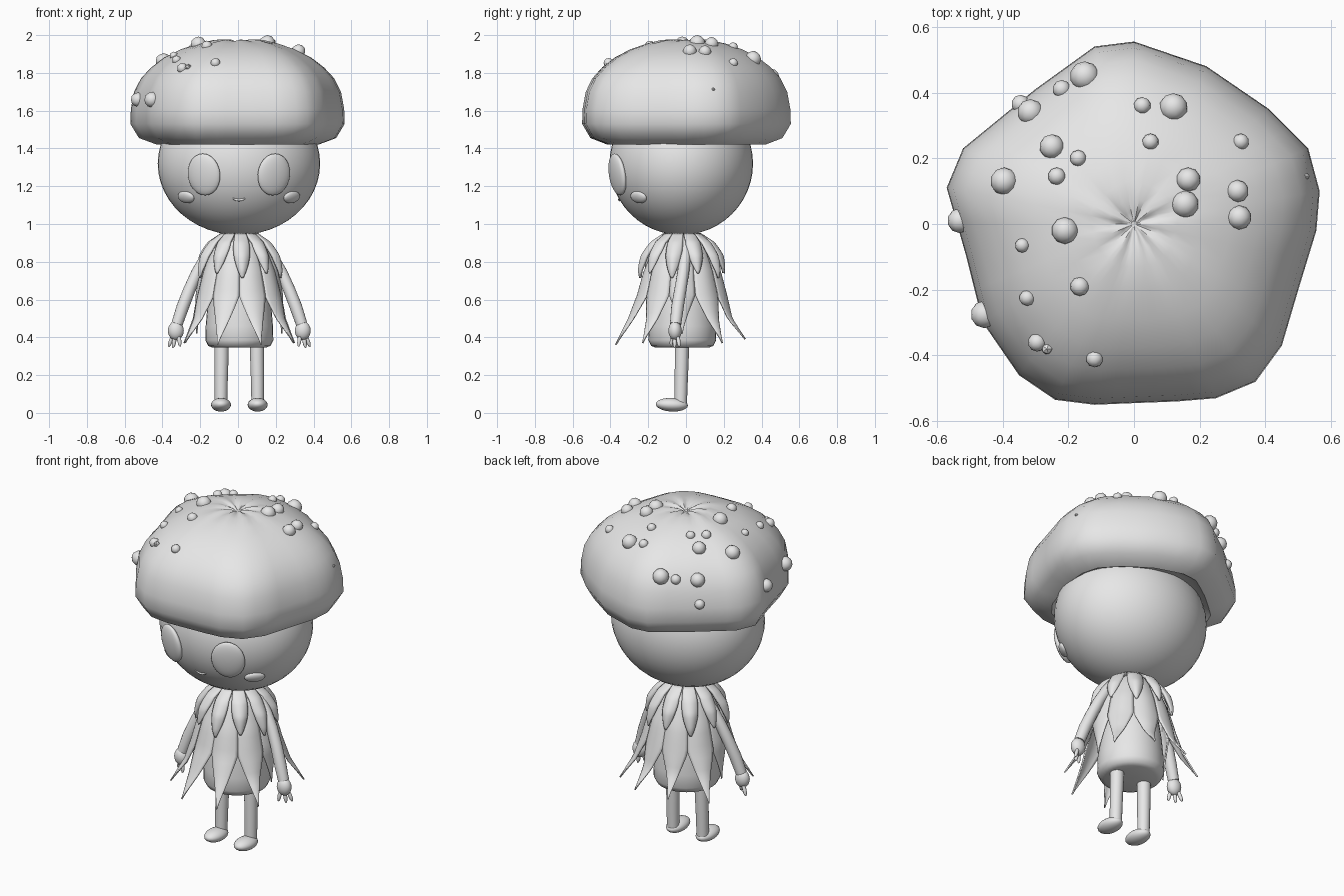
import bpy, math
from mathutils import Vector
from mathutils.bvhtree import BVHTree

if "Cube" in bpy.data.objects:
    bpy.data.objects.remove(bpy.data.objects["Cube"])

grey = bpy.data.materials.new("light_grey")
grey.diffuse_color = (0.8, 0.8, 0.8, 1)
grey.use_nodes = True
grey.node_tree.nodes["Principled BSDF"].inputs["Base Color"].default_value = grey.diffuse_color
CX, CY = 0.007, -0.02      # body axis


def finish(ob, angle=35):
    ob.data.materials.clear()
    ob.data.materials.append(grey)
    bpy.ops.object.select_all(action='DESELECT')
    ob.select_set(True)
    bpy.context.view_layer.objects.active = ob
    bpy.ops.object.shade_smooth_by_angle(angle=math.radians(angle))
    return ob


def mesh_object(name, verts, faces, angle=35):
    me = bpy.data.meshes.new(name)
    me.from_pydata(verts, [], faces)
    ob = bpy.data.objects.new(name, me)
    bpy.context.collection.objects.link(ob)
    return finish(ob, angle)


def rings_object(name, rings, angle=35):
    """Skin a stack of equal rings and cap both ends."""
    n = len(rings[0])
    verts = [v for r in rings for v in r]
    faces = [(i * n + j, i * n + (j + 1) % n, (i + 1) * n + (j + 1) % n, (i + 1) * n + j)
             for i in range(len(rings) - 1) for j in range(n)]
    faces.append(tuple(reversed(range(n))))
    faces.append(tuple(range(len(verts) - n, len(verts))))
    return mesh_object(name, verts, faces, angle)


def ellipsoid(name, loc, size, quat=None, seg=24):
    bpy.ops.mesh.primitive_uv_sphere_add(segments=seg, ring_count=seg // 2, location=loc)
    ob = bpy.context.object
    ob.name = name
    ob.scale = size
    if quat:
        ob.rotation_mode = 'QUATERNION'
        ob.rotation_quaternion = quat
    return finish(ob, 60)


def tube(name, pts, radii, n=16):
    pts = [Vector(p) for p in pts]
    rings = []
    for i, p in enumerate(pts):
        d = pts[min(i + 1, len(pts) - 1)] - pts[max(i - 1, 0)]
        a = d.cross(Vector((0, 1, 0))).normalized()
        b = d.cross(a).normalized()
        rings.append([p + radii[i] * (a * math.cos(t) + b * math.sin(t))
                      for t in [2 * math.pi * k / n for k in range(n)]])
    return rings_object(name, rings, 50)


def lerp(table, x):
    """Read a value from an ascending (key, value) table."""
    for (a, u), (b, v) in zip(table, table[1:]):
        if x <= b:
            return u + (v - u) * max(0, (x - a) / (b - a))
    return table[-1][1]


# --- cap: uneven five-sided outline scaled along a dome profile
outline = [(0, .555), (-.12, .54), (-.3, .41), (-.41, .32), (-.52, .23), (-.57, .11),
           (-.51, -.1), (-.46, -.3), (-.35, -.46), (-.24, -.535), (-.12, -.55), (0, -.545),
           (.13, -.54), (.25, -.53), (.37, -.48), (.45, -.37), (.5, -.2), (.555, -.02),
           (.565, .1), (.53, .23), (.41, .35), (.22, .48)]
outline2 = []
for k, p in enumerate(outline):
    q = outline[(k + 1) % len(outline)]
    outline2 += [p, ((p[0] + q[0]) / 2, (p[1] + q[1]) / 2)]
profile = [(.5, 1.47), (.70, 1.44), (.76, 1.42), (.92, 1.455), (1, 1.53), (.995, 1.61),
           (.965, 1.70), (.90, 1.772), (.81, 1.83), (.69, 1.882), (.54, 1.925), (.38, 1.955),
           (.24, 1.972), (.14, 1.972), (.07, 1.964), (.015, 1.955)]
rings = []
for k, (s, z) in enumerate(profile):
    ring = []
    for x, y in outline2:
        ang, r = math.atan2(y, x), math.hypot(x, y)
        mix = 0 if s > .85 else 0.6 * (1 - s)
        r = s * (r * (1 - mix) + .54 * mix)
        crease = .007 * math.cos(9 * ang) * max(0, 1 - s / .45) if k > 6 else 0
        if s < .06:
            crease = 0
        ring.append((r * math.cos(ang), r * math.sin(ang), z + crease))
    rings.append(ring)
cap = rings_object("mushroom_cap", rings, 40)
tree = BVHTree.FromPolygons([v.co for v in cap.data.vertices],
                            [tuple(p.vertices) for p in cap.data.polygons])

# --- faceted bumps seated on the cap
bumps = [(-.15, .45, .045), (-.22, .41, .028), (-.345, .365, .028), (-.315, .34, .04),
         (-.25, .235, .038), (-.17, .2, .025), (-.235, .145, .027), (-.395, .13, .042),
         (-.53, .01, .038), (-.21, -.02, .041), (-.34, -.065, .022), (-.165, -.19, .029),
         (-.325, -.225, .024), (-.455, -.275, .042), (-.295, -.36, .028), (-.265, -.38, .018),
         (-.12, -.41, .026), (.025, .36, .026), (.12, .355, .043), (.05, .25, .025),
         (.325, .25, .025), (.165, .135, .037), (.155, .06, .042), (.315, .1, .034),
         (.32, .02, .037), (.525, .145, .01)]
for x, y, r in bumps:
    hit = tree.ray_cast(Vector((x, y, 3)), Vector((0, 0, -1)))[0]
    z = min(hit.z if hit else 1.73, 2 - r)
    bpy.ops.mesh.primitive_ico_sphere_add(subdivisions=1 if r < .02 else 2, radius=r,
                                          location=(x, y, z))
    bpy.context.object.name = "cap_bump"
    finish(bpy.context.object, 40)

# --- head and face
HC, HR = Vector((.005, -.025, 1.32)), Vector((.43, .38, .378))
ellipsoid("head", HC, HR, seg=48)


def on_face(name, x, z, size):
    dx, dz = x / HR.x, (z - HC.z) / HR.z
    dy = -math.sqrt(1 - dx * dx - dz * dz)
    n = Vector((dx / HR.x, dy / HR.y, dz / HR.z))
    ellipsoid(name, HC + Vector((x, dy * HR.y, z - HC.z)), size, n.to_track_quat('Y', 'Z'))


for s in (-1, 1):
    on_face("eye", s * .185, 1.262, (.093, .03, .112))
    on_face("cheek", s * .28, 1.142, (.056, .02, .035))
mouth = []
for k in range(7):
    x = -.036 + .012 * k
    z = 1.127 + 8 * x * x
    y = HC.y - HR.y * math.sqrt(1 - (x / HR.x) ** 2 - ((z - HC.z) / HR.z) ** 2)
    mouth.append((x + HC.x, y, z))
mouth = tube("mouth", mouth, [.002, .005, .007, .007, .007, .005, .002], 8)

# --- torso, a soft barrel with a narrow neck
torso = [(.02, .345), (.14, .345), (.165, .355), (.18, .385), (.178, .46), (.168, .58),
         (.15, .7), (.125, .82), (.09, .91), (.06, .94), (.055, .97)]
rings_object("torso", [[(CX + r * math.cos(2 * math.pi * k / 32),
                         CY + r * math.sin(2 * math.pi * k / 32), z)
                        for k in range(32)] for r, z in torso], 50)


# --- leaves: curved sheets wrapped around the body axis
def leaf(name, angle, ztop, ztip, radius, half_width, bulge, thick):
    nu, nv = 8, 18
    verts, faces = [], []
    for i in range(nv + 1):
        t = i / nv
        z = ztop + (ztip - ztop) * t
        for j in range(nu + 1):
            u = 2 * j / nu - 1
            a = angle + u * half_width(t, z)
            r = radius(z) + bulge * math.cos(u * math.pi / 2) * math.sin(math.pi * t)
            verts.append((CX + r * math.sin(a), CY - r * math.cos(a), z))
    for i in range(nv):
        for j in range(nu):
            a = i * (nu + 1) + j
            faces.append((a, a + nu + 1, a + nu + 2, a + 1))
    ob = mesh_object(name, verts, faces, 60)
    m = ob.modifiers.new("thickness", 'SOLIDIFY')
    m.thickness = thick
    m.offset = 0


def skirt_radius(tip_r, tip_z):
    low = tip_r - .085 if tip_r > .3 else tip_r - .005
    table = [(tip_z, tip_r), (.5, low), (.62, .215 + .1 * (tip_r - .21)),
             (.75, .195), (.85, .155), (.9, .13), (.94, .085)]
    return lambda z: lerp(table, z)


# long pointed skirt leaves, shortest under the arms
tips = {18: (.37, .36), 54: (.355, .37), 90: (.225, .42), 126: (.36, .37), 162: (.35, .39)}
for deg, (tip_r, tip_z) in tips.items():
    def width(t, z, tz=tip_z):
        k = min(1, max(0, (z - tz) / (.62 - tz)))
        return math.radians(18.3) * (.01 + .99 * k ** 1.35)
    for s in (-1, 1):
        leaf("skirt_leaf", s * math.radians(deg), .94, tip_z,
             skirt_radius(tip_r, tip_z), width, .012, .008)

# short drooping collar leaves
collar_table = [(.70, .222), (.75, .217), (.83, .19), (.9, .15), (.945, .095)]
for k in range(10):
    leaf("collar_leaf", math.radians(4 + 36 * k), .945, .715 + .025 * (k % 2),
         lambda z: lerp(collar_table, z),
         lambda t, z: (.012 + .028 * math.sin(math.pi * min(1, .2 + .8 * t))
                       - .011 * t ** 3) / lerp(collar_table, z),
         .022, .016)

# --- arms, hands, legs and feet
for s in (-1, 1):
    def at(x, y, z):
        return (CX + s * x, y, z)
    tube("arm", [at(.09, .0, .91), at(.135, .0, .88), at(.18, -.005, .82), at(.225, -.015, .74),
                 at(.265, -.03, .65), at(.3, -.045, .56), at(.33, -.055, .47)],
         [.02, .028, .03, .031, .032, .033, .03])
    ellipsoid("hand", at(.336, -.058, .435), (.042, .035, .05))
    for x, y, z in ((.318, -.075, .385), (.345, -.06, .378), (.362, -.04, .382)):
        d = Vector((s * (x - .33) * .6, (y + .058) * .4, -.05))
        ellipsoid("finger", at(x, y, z), (.011, .011, .036), d.to_track_quat('Z', 'Y'), 12)
    tube("leg", [at(.094, -.02, .40), at(.094, -.022, .30), at(.096, -.025, .18),
                 at(.097, -.028, .05)], [.037, .037, .035, .033], 20)
    ellipsoid("foot", at(.097, -.075, .043), (.053, .085, .036),
              Vector((0, .05, 1)).to_track_quat('Z', 'Y'))
